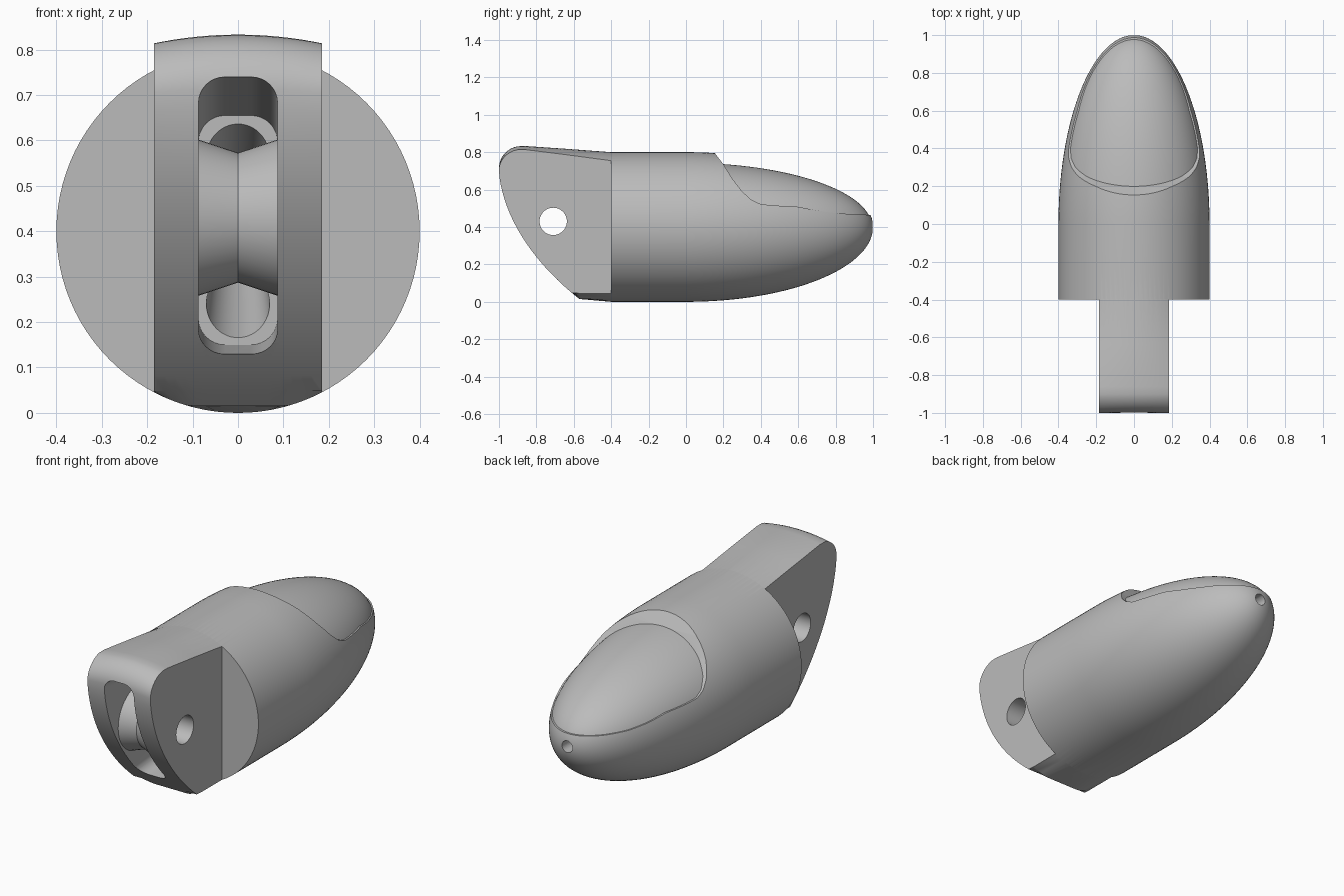
import bpy, bmesh
from math import sin, cos, pi, sqrt
from mathutils import Vector

if "Cube" in bpy.data.objects:
    bpy.data.objects.remove(bpy.data.objects["Cube"])

grey = bpy.data.materials.new("plain grey")
grey.use_nodes = True
grey.diffuse_color = (0.5, 0.5, 0.5, 1)
grey.node_tree.nodes["Principled BSDF"].inputs["Base Color"].default_value = (0.5, 0.5, 0.5, 1)

R, MID = 0.4, 0.4          # body radius and axis height
NECK = 0.185               # neck half width
PIN = Vector((0, -0.71, 0.43))


def loft(name, rings, looped=False):
    """Skin a row of equal closed rings; cap the ends unless looped."""
    bm = bmesh.new()
    rows = [[bm.verts.new(p) for p in ring] for ring in rings]
    n = len(rows[0])
    pairs = list(zip(rows, rows[1:])) + ([(rows[-1], rows[0])] if looped else [])
    for a, b in pairs:
        for i in range(n):
            j = (i + 1) % n
            bm.faces.new((a[i], a[j], b[j], b[i]))
    if not looped:
        bm.faces.new(rows[0])
        bm.faces.new(rows[-1])
    bmesh.ops.recalc_face_normals(bm, faces=bm.faces)
    mesh = bpy.data.meshes.new(name)
    bm.to_mesh(mesh)
    bm.free()
    mesh.materials.append(grey)
    obj = bpy.data.objects.new(name, mesh)
    bpy.context.collection.objects.link(obj)
    return obj


def circle(center, axis, r, n=64):
    """Ring of points around a centre, square to the axis."""
    axis = Vector(axis).normalized()
    u = axis.orthogonal().normalized()
    v = axis.cross(u)
    return [Vector(center) + r * (cos(2 * pi * i / n) * u + sin(2 * pi * i / n) * v) for i in range(n)]


def tube(name, a, b, ra, rb, n=48):
    d = Vector(b) - Vector(a)
    return loft(name, [circle(a, d, ra, n), circle(b, d, rb, n)])


def combine(target, other, operation):
    mod = target.modifiers.new(operation, "BOOLEAN")
    mod.operation, mod.object, mod.solver = operation, other, "EXACT"
    bpy.context.view_layer.objects.active = target
    bpy.ops.object.modifier_apply(modifier=mod.name)
    bpy.data.objects.remove(other)


# Round body: cylinder running into a half ellipsoid
stations = [(-0.4, R), (-0.2, R)]
for k in range(40):
    t = pi / 2 * k / 40
    stations.append((sin(t), R * cos(t)))
stations.append((0.9999, 0.004))
body = loft("fingertip_body", [circle((0, y, MID), (0, 1, 0), r, 96) for y, r in stations])

# Neck: side outline carried across x, with rounded top and bottom
outline = [(-0.3, 0.795), (-0.4, 0.8), (-0.64, 0.818), (-0.86, 0.833)]
for k in range(1, 10):
    t = pi / 2 * k / 9
    outline.append((-0.88 - 0.12 * sin(t), 0.715 + 0.118 * cos(t)))
front = [(-1, 0.7), (-0.93, 0.41), (-0.8, 0.22), (-0.57, 0.015)]
for k in range(1, 19):     # smooth front curve through a cubic
    t = k / 18
    w = ((1 - t) ** 3, 3 * t * (1 - t) ** 2, 3 * t * t * (1 - t), t ** 3)
    ctrl = [(-1, 0.71), (-0.99, 0.47), (-0.82, 0.21), front[-1]]
    outline.append(tuple(sum(a * c[i] for a, c in zip(w, ctrl)) for i in (0, 1)))
outline += [(-0.4, 0.0), (-0.3, 0.005)]


def neck_point(x, y, z):
    arc = R - sqrt(R * R - x * x)
    t = min(1, max(0, (y + 0.88) / 0.48))
    drop = t * arc + (1 - t) * 0.018 * (x / NECK) ** 2
    z -= drop * min(1, max(0, (z - 0.6) / 0.2))
    return (x, y, max(z, arc + (0.005 if y > -0.35 else 0)))


columns = [NECK * (k / 8 - 1) for k in range(17)]
neck = loft("neck", [[neck_point(x, y, z) for y, z in outline] for x in columns])
combine(body, neck, "UNION")


# Nail recess: area above a side curve, leaving a flatter ellipsoid as its floor
edge = [(0.1, 1.2), (0.1, 0.86), (0.15, 0.8), (0.2, 0.735), (0.25, 0.655), (0.3, 0.59),
        (0.35, 0.545), (0.4, 0.522), (0.47, 0.515), (0.6, 0.508), (0.7, 0.488), (0.8, 0.474),
        (0.9, 0.468), (1.1, 0.46), (1.1, 1.2)]
recess = loft("nail_recess", [[(x, y, z) for y, z in edge] for x in (-0.6, 0.6)])
bpy.ops.mesh.primitive_uv_sphere_add(segments=96, ring_count=64, location=(0, 0, MID))
nail = bpy.context.object
nail.scale = (0.399, 0.995, 0.343)
bpy.context.view_layer.update()
combine(recess, nail, "DIFFERENCE")
combine(body, recess, "DIFFERENCE")


# Slot through the front of the neck, tapering inwards
def slot_ring(y, low, high, half=0.087, r=0.058):
    ring = []
    for q, (sx, top) in enumerate([(1, 1), (-1, 1), (-1, 0), (1, 0)]):
        cz = high - r if top else low + r
        for k in range(9):
            t = pi / 2 * (q + k / 8)
            ring.append((sx * (half - r) + r * cos(t), y, cz + r * sin(t)))
    return ring


slot = loft("slot", [slot_ring(-1.1, 0.1, 0.755), slot_ring(-0.42, 0.15, 0.655)])
combine(body, slot, "DIFFERENCE")

# Cord channels converging from the slot, and the small hole in the nose
for z in (0.572, 0.23):
    combine(body, tube("channel", (0, -0.45, z), (0, 0.0, 0.4), 0.071, 0.05), "DIFFERENCE")
combine(body, tube("nose_hole", (0, -0.05, 0.4), (0, 1.1, 0.4), 0.031, 0.031, 32), "DIFFERENCE")

# Pin hole across the neck
side = Vector((0.4, 0, 0))
combine(body, tube("pin_hole", PIN - side, PIN + side, 0.073, 0.073), "DIFFERENCE")

# Grooved pulley around the pin
profile = [(-0.0875, 0.073), (-0.0875, 0.172), (0, 0.143), (0.0875, 0.172), (0.0875, 0.073)]
pulley = loft("pulley", [circle(PIN + Vector((x, 0, 0)), (1, 0, 0), r, 48) for x, r in profile], True)

for obj in (body, pulley):
    bpy.ops.object.select_all(action="DESELECT")
    obj.select_set(True)
    bpy.context.view_layer.objects.active = obj
    bpy.ops.object.shade_smooth_by_angle(angle=pi / 7)
